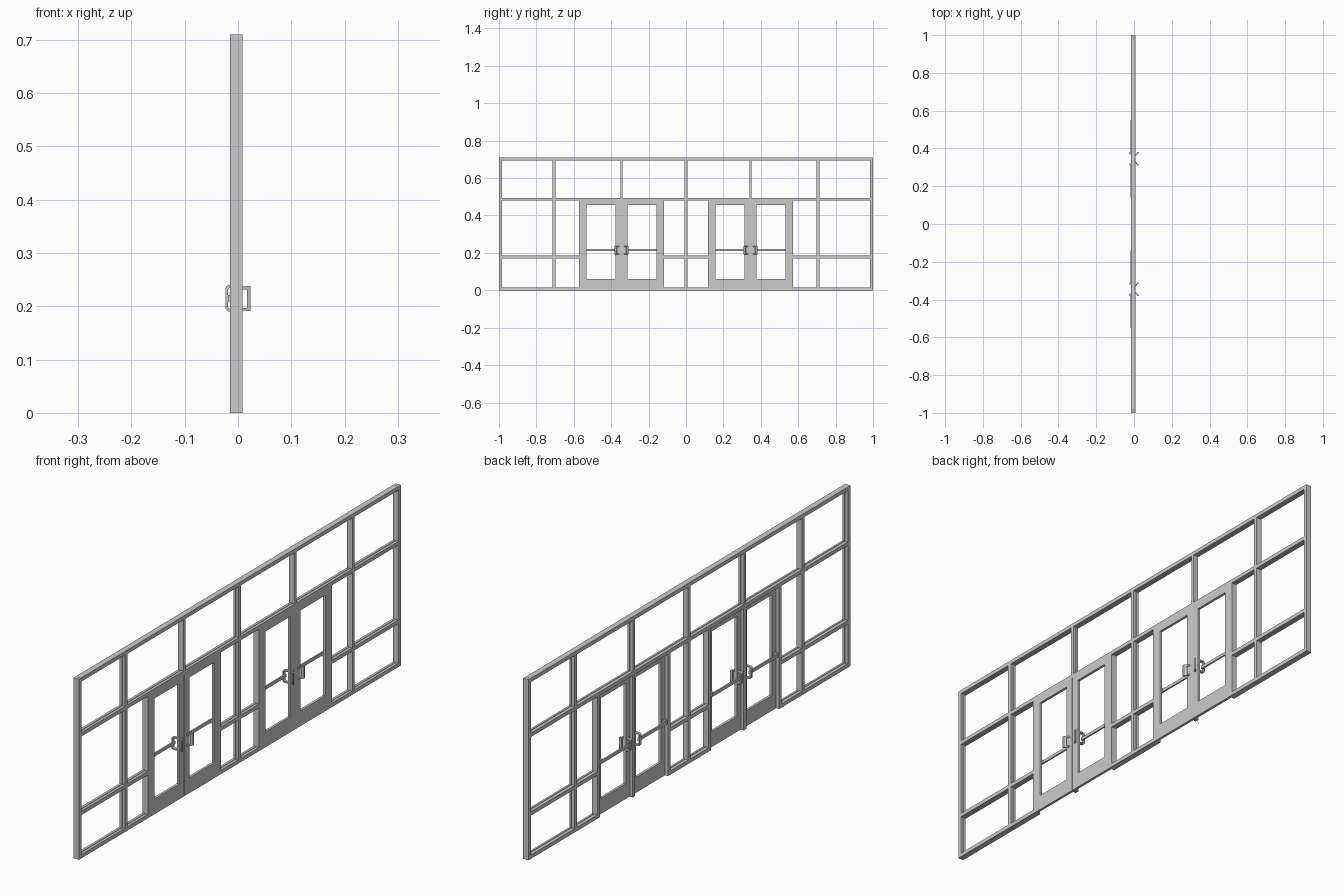
import bpy, bmesh, math

if "Cube" in bpy.data.objects:
    bpy.data.objects.remove(bpy.data.objects["Cube"])

XB, XF = -0.015, 0.008      # back and front planes of the frame
W = 0.015                   # frame member width
H = 0.71


def mesh_object(name, bm):
    bmesh.ops.recalc_face_normals(bm, faces=bm.faces)
    me = bpy.data.meshes.new(name)
    bm.to_mesh(me)
    bm.free()
    ob = bpy.data.objects.new(name, me)
    bpy.context.collection.objects.link(ob)
    return ob


def boxes(name, items):
    """One object from boxes (x0, x1, y0, y1, z0, z1)."""
    bm = bmesh.new()
    for x0, x1, y0, y1, z0, z1 in items:
        vs = bmesh.ops.create_cube(bm, size=1)["verts"]
        for v in vs:
            v.co.x = (x0 + x1) / 2 + v.co.x * (x1 - x0)
            v.co.y = (y0 + y1) / 2 + v.co.y * (y1 - y0)
            v.co.z = (z0 + z1) / 2 + v.co.z * (z1 - z0)
    return mesh_object(name, bm)


def prism(name, pts, axis, lo, hi):
    """Extrude a profile: (x, y) points along z, or (x, z) points along y."""
    bm = bmesh.new()
    put = (lambda p: (p[0], p[1], lo)) if axis == "z" else (lambda p: (p[0], lo, p[1]))
    face = bm.faces.new([bm.verts.new(put(p)) for p in pts])
    new = bmesh.ops.extrude_face_region(bm, geom=[face])["geom"]
    d = hi - lo
    bmesh.ops.translate(bm, vec=(0, 0, d) if axis == "z" else (0, d, 0),
                        verts=[g for g in new if isinstance(g, bmesh.types.BMVert)])
    return mesh_object(name, bm)


def post(name, y0, y1, z0, z1, g0=0.002, g1=0.002):
    """Upright with a shallow glazing groove on each grooved side."""
    return boxes(name, [(XB, -0.005, y0, y1, z0, z1), (0.0, XF, y0, y1, z0, z1),
                        (-0.005, 0.0, y0 + g0, y1 - g1, z0, z1)])


def rail(name, y0, y1, z0, z1, g0=0.002, g1=0.002):
    return boxes(name, [(XB, -0.005, y0, y1, z0, z1), (0.0, XF, y0, y1, z0, z1),
                        (-0.005, 0.0, y0, y1, z0 + g0, z1 - g1)])


# Outer frame and full-width rails
post("end_post_left", -1, -1 + W, 0, H, 0)
post("end_post_right", 1 - W, 1, 0, H, 0.002, 0)
rail("top_rail", -1 + W, 1 - W, H - W, H, 0.002, 0)
rail("transom_rail", -1 + W, 1 - W, 0.479, 0.494)

# Mullions
for y in (-0.706, 0, 0.706):
    post("tall_mullion", y - W / 2, y + W / 2, 0, 0.479)
    post("upper_mullion", y - W / 2, y + W / 2, 0.494, H - W)
for y in (-0.345, 0.345):
    post("door_upper_mullion", y - 0.006, y + 0.006, 0.494, H - W)

# Sidelight sills and middle rails
h = W / 2
for y0, y1 in ((-1 + W, -0.706 - h), (-0.706 + h, -0.57), (-0.12, -h),
               (h, 0.12), (0.57, 0.706 - h), (0.706 + h, 1 - W)):
    rail("sill", y0, y1, 0, W, 0)
    rail("middle_rail", y0, y1, 0.17, 0.185)

# Double doors
for c in (-0.345, 0.345):
    boxes("door_centre_post", [(XB, -0.003, c - 0.008, c + 0.008, 0, 0.479)])
    for s in (-1, 1):
        def span(a, b):
            return tuple(sorted((c + s * a, c + s * b)))
        # Jamb behind the leaf edge
        boxes("door_jamb", [(XB, XF - 0.0005, *span(0.212, 0.226), 0, 0.479)])
        # Leaf: two stiles, top and bottom rails
        lx = (-0.002, XF)
        boxes("door_leaf", [(*lx, *span(0.0005, 0.032), 0, 0.485),
                            (*lx, *span(0.186, 0.2265), 0, 0.485),
                            (*lx, *span(0.032, 0.186), 0, 0.06),
                            (*lx, *span(0.032, 0.186), 0.455, 0.485)])
        # Push bar on the inside, with end bracket
        boxes("push_bar", [(-0.019, -0.013, *span(0.025, 0.206), 0.209, 0.221),
                           (-0.014, -0.001, *span(0.194, 0.206), 0.207, 0.223)])
        # Rounded inside handle, a C-shaped loop around the bar end
        def arc(xo, zh, r):
            pts = []
            for sg in (1, -1):
                q = [(xo + r - r * math.sin(t), sg * (zh - r + r * math.cos(t)))
                     for t in (0, math.pi / 8, math.pi / 4, 3 * math.pi / 8, math.pi / 2)]
                pts += q if sg == 1 else q[::-1]
            return [(x, 0.215 + z) for x, z in pts]
        outer, inner = arc(-0.0235, 0.025, 0.008), arc(-0.0185, 0.020, 0.004)
        prof = [(-0.001, 0.24)] + outer + [(-0.001, 0.19), (-0.001, 0.195)] \
            + inner[::-1] + [(-0.001, 0.235)]
        prism("inside_handle", prof, "y", *span(0.024, 0.035))
        # Outside pull handle: splayed legs and an upright grip
        leg = [(0.007, c + s * 0.012), (0.007, c + s * 0.020),
               (0.020, c + s * 0.036), (0.020, c + s * 0.027)]
        for z in (0.192, 0.232):
            prism("pull_leg", leg, "z", z, z + 0.005)
        grip = [(0.0165, c + s * 0.0235), (0.0165, c + s * 0.031),
                (0.0235, c + s * 0.038), (0.0235, c + s * 0.0305)]
        prism("pull_grip", grip, "z", 0.191, 0.238)
